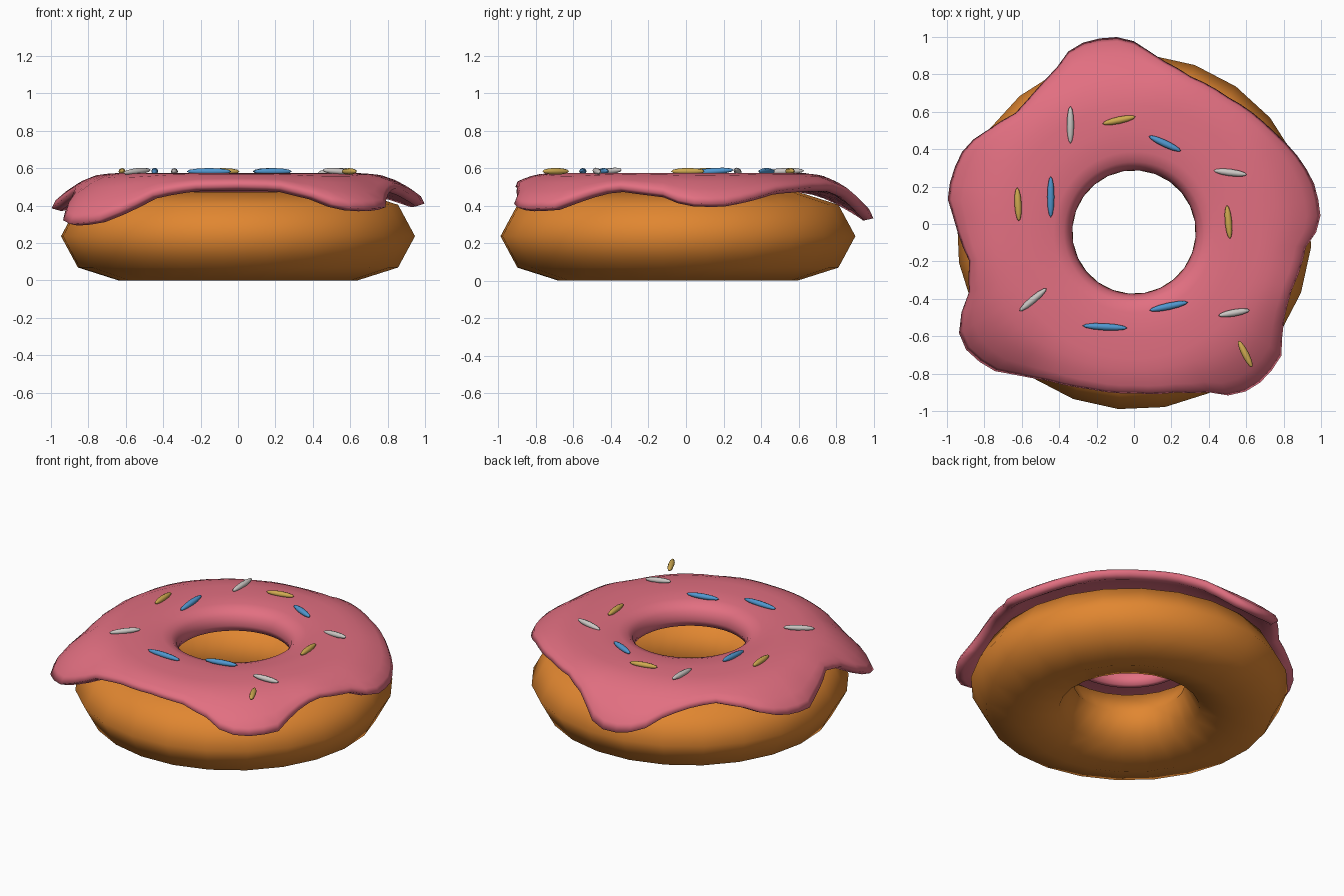
import bpy, bmesh, math
from mathutils import Vector

if "Cube" in bpy.data.objects:
    bpy.data.objects.remove(bpy.data.objects["Cube"])

CY = -0.043  # centre of the ring in y


def material(name, rgb):
    m = bpy.data.materials.new(name)
    m.diffuse_color = (*rgb, 1)
    m.use_nodes = True
    m.node_tree.nodes["Principled BSDF"].inputs["Base Color"].default_value = m.diffuse_color
    return m


dough_mat = material("dough", (0.75, 0.24, 0.03))
pink_mat = material("pink_icing", (0.76, 0.16, 0.22))
sprinkle_mats = {
    "white": material("white_sprinkle", (0.6, 0.57, 0.55)),
    "blue": material("blue_sprinkle", (0.08, 0.31, 0.62)),
    "yellow": material("yellow_sprinkle", (0.62, 0.4, 0.08)),
}

# Dough ring: coarse torus, slightly flattened
bpy.ops.mesh.primitive_torus_add(major_segments=24, minor_segments=8,
                                 major_radius=0.64, minor_radius=0.31,
                                 location=(0, CY, 0.237), rotation=(0, 0, math.radians(10)))
dough = bpy.context.object
dough.name = "dough_ring"
dough.scale.z = 0.237 / 0.31
dough.data.materials.append(dough_mat)
bpy.ops.object.shade_smooth()

# Icing: outer rim with drips (x, y, lowest z)
rim = [(-.05, 1.0, .31), (-.2, .99, .31), (-.33, .95, .34), (-.4, .85, .4), (-.5, .74, .45),
       (-.62, .6, .475), (-.77, .51, .45), (-.9, .42, .40), (-.96, .3, .37), (-1.0, .15, .36),
       (-.96, .02, .39), (-.88, -.2, .45), (-.88, -.39, .41), (-.95, -.54, .31), (-.9, -.67, .28),
       (-.77, -.78, .29), (-.6, -.81, .36), (-.45, -.84, .44), (-.25, -.88, .475), (0, -.905, .48),
       (.22, -.9, .475), (.4, -.9, .43), (.55, -.92, .37), (.7, -.83, .36), (.79, -.7, .37),
       (.79, -.55, .43), (.83, -.38, .475), (.92, -.12, .44), (1.0, 0, .39), (.97, .2, .385),
       (.9, .33, .41), (.74, .5, .46), (.5, .68, .475), (.3, .79, .475), (.12, .89, .43), (.05, .95, .36)]
polar = sorted((math.atan2(y - CY, x) % math.tau, math.hypot(x, y - CY), z) for x, y, z in rim)
first, last = polar[0], polar[-1]
polar = [(last[0] - math.tau, *last[1:])] + polar + [(first[0] + math.tau, *first[1:])]


def rim_at(a):
    for (a0, r0, z0), (a1, r1, z1) in zip(polar, polar[1:]):
        if a0 <= a <= a1:
            t = (a - a0) / (a1 - a0)
            return r0 + (r1 - r0) * t, z0 + (z1 - z0) * t


def section(a):
    """Closed radial cross-section (r, z) of the icing."""
    re, ze = rim_at(a)
    pts = [(.37, .425), (.345, .43), (.33, .47), (.345, .525), (.375, .555), (.43, .571), (.55, .575), (.68, .573)]
    zt = ze + .045
    for t in (.3, .55, .77, .94):
        pts.append((.68 + (re - .68) * t, .573 - (.573 - zt) * t * t))
    pts.append((re, ze + .022))
    for t in (.97, .75, .5, .2):
        pts.append((.68 + (re - .04 - .68) * t, .5 - (.5 - ze) * t * t))
    pts += [(.64, .5), (.47, .495), (.41, .47)]
    return pts


N = 72
bm = bmesh.new()
cols = []
for i in range(N):
    a = math.tau * i / N
    cols.append([bm.verts.new((r * math.cos(a), CY + r * math.sin(a), z)) for r, z in section(a)])
for i in range(N):
    p, q = cols[i], cols[(i + 1) % N]
    for j in range(len(p)):
        k = (j + 1) % len(p)
        bm.faces.new((p[j], q[j], q[k], p[k]))
bmesh.ops.recalc_face_normals(bm, faces=bm.faces)
mesh = bpy.data.meshes.new("icing")
bm.to_mesh(mesh)
bm.free()
icing = bpy.data.objects.new("icing", mesh)
bpy.context.collection.objects.link(icing)
mesh.materials.append(pink_mat)
mesh.shade_smooth()

# Sprinkles: colour, x, y, length, direction, tilt
sprinkles = [("white", -.34, .53, .2, 90, 2), ("yellow", -.08, .555, .18, 12, 0),
             ("blue", .165, .43, .19, -25, 0), ("white", .515, .275, .18, -7, 5),
             ("yellow", .505, .01, .18, 95, 0), ("white", .535, -.475, .17, 10, -5),
             ("blue", .185, -.44, .21, 12, 0), ("blue", -.155, -.55, .24, -3, 0),
             ("white", -.54, -.405, .19, 40, 5), ("blue", -.445, .145, .22, 90, 4),
             ("yellow", -.62, .105, .18, 93, 0), ("yellow", .595, -.695, .16, -63, 0)]
for i, (col, x, y, length, ang, tilt) in enumerate(sprinkles):
    bpy.ops.mesh.primitive_uv_sphere_add(segments=8, ring_count=6, radius=1, location=(x, y, .583))
    s = bpy.context.object
    s.name = f"{col}_sprinkle_{i + 1}"
    # Long axis is turned from z onto x
    for v in s.data.vertices:
        v.co = Vector((v.co.z, v.co.y, -v.co.x))
    s.scale = (length / 2, .019, .018)
    s.rotation_euler = (0, math.radians(-tilt), math.radians(ang))
    s.data.materials.append(sprinkle_mats[col])
    bpy.ops.object.shade_smooth()
